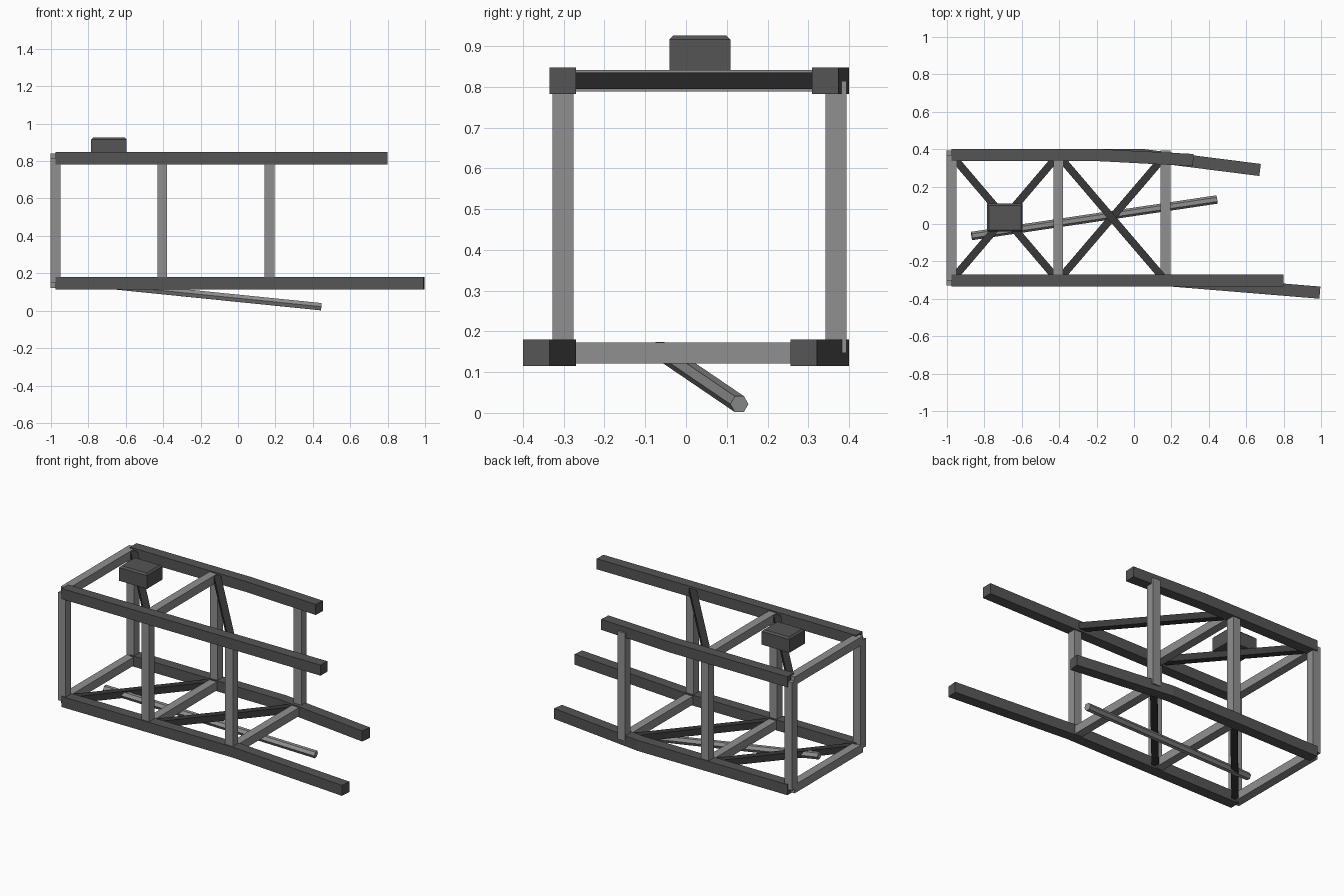
import bpy, bmesh, math
from mathutils import Vector

if "Cube" in bpy.data.objects:
    bpy.data.objects.remove(bpy.data.objects["Cube"])

UP = Vector((0, 0, 1))


def material(name, v):
    m = bpy.data.materials.new(name)
    m.diffuse_color = (v, v, v, 1)
    m.use_nodes = True
    m.node_tree.nodes["Principled BSDF"].inputs["Base Color"].default_value = m.diffuse_color
    return m


DARK = material("dark_grey", 0.09)
LIGHT = material("light_grey", 0.28)
BLACK = material("near_black", 0.04)


def square(w):
    h = w / 2
    return [(-h, -h), (h, -h), (h, h), (-h, h)]


def polygon(r, n):
    return [(r * math.cos(2 * math.pi * k / n), r * math.sin(2 * math.pi * k / n))
            for k in range(n)]


def sweep(name, path, profile, mat):
    """Sweep a cross-section along a straight or bent path, mitred at bends."""
    pts = [Vector(p) for p in path]
    dirs = [(b - a).normalized() for a, b in zip(pts, pts[1:])]
    bm = bmesh.new()
    rings = []
    for i, p in enumerate(pts):
        d = (dirs[max(i - 1, 0)] + dirs[min(i, len(dirs) - 1)]).normalized()
        ref = UP if abs(d.z) < 0.9 else Vector((1, 0, 0))
        side = d.cross(ref).normalized()
        up = side.cross(d)
        rings.append([bm.verts.new(p + side * u + up * v) for u, v in profile])
    n = len(profile)
    for a, b in zip(rings, rings[1:]):
        for k in range(n):
            bm.faces.new((a[k], a[(k + 1) % n], b[(k + 1) % n], b[k]))
    bm.faces.new(rings[0])
    bm.faces.new(rings[-1])
    bmesh.ops.recalc_face_normals(bm, faces=bm.faces)
    me = bpy.data.meshes.new(name)
    bm.to_mesh(me)
    bm.free()
    me.materials.append(mat)
    ob = bpy.data.objects.new(name, me)
    bpy.context.collection.objects.link(ob)
    return ob


LOW, HIGH = 0.147, 0.815      # chord centre heights
FRONT, BACK = -0.302, 0.368   # chord centre lines
START = -0.975
STATIONS = (-0.976, -0.405, 0.168)

# Long chords, three of them bent sideways
chords = {
    "front_top_chord": (HIGH, [(START, FRONT), (0.8, FRONT)]),
    "front_bottom_chord": (LOW, [(START, FRONT), (0.2, FRONT), (0.994, -0.367)]),
    "back_top_chord": (HIGH, [(START, BACK), (-0.18, BACK), (0.317, 0.342)]),
    "back_bottom_chord": (LOW, [(START, BACK), (0.05, BACK), (0.674, 0.289)]),
}
for name, (z, path) in chords.items():
    sweep(name, [(x, y, z) for x, y in path], square(0.065), DARK)

# Posts and crossbars at each station
bar = square(0.052)
for i, x in enumerate(STATIONS):
    for label, y in (("front", FRONT), ("back", BACK)):
        sweep(f"{label}_post_{i + 1}", [(x, y, LOW), (x, y, HIGH)], bar, LIGHT)
    sweep(f"bottom_crossbar_{i + 1}", [(x, FRONT, LOW), (x, BACK, LOW)], bar, LIGHT)
    if i < 2:
        sweep(f"top_crossbar_{i + 1}", [(x, FRONT, HIGH), (x, BACK, HIGH)], bar, LIGHT)

# Diagonal braces, opposite directions top and bottom
for i, (a, b) in enumerate(zip(STATIONS, STATIONS[1:])):
    sweep(f"bottom_brace_{i + 1}", [(a, FRONT, LOW), (b, BACK, LOW)], square(0.04), BLACK)
    sweep(f"top_brace_{i + 1}", [(a, BACK, HIGH), (b, FRONT, HIGH)], square(0.04), BLACK)

# Loose hexagonal rod resting on the ground
sweep("loose_rod", [(-0.868, -0.064, 0.154), (0.443, 0.131, 0.0215)],
      polygon(0.0225, 6), LIGHT)

# Block on top with chamfered upper edges
block = sweep("top_block", [(-0.785, 0.034, 0.88), (-0.595, 0.034, 0.88)],
              [(-0.075, -0.046), (0.075, -0.046), (0.075, 0.046), (-0.075, 0.046)], DARK)
bm = bmesh.new()
bm.from_mesh(block.data)
top = [e for e in bm.edges if all(v.co.z > 0.9 for v in e.verts)]
bmesh.ops.bevel(bm, geom=top, offset=0.01, segments=1, affect='EDGES')
bm.to_mesh(block.data)
bm.free()
